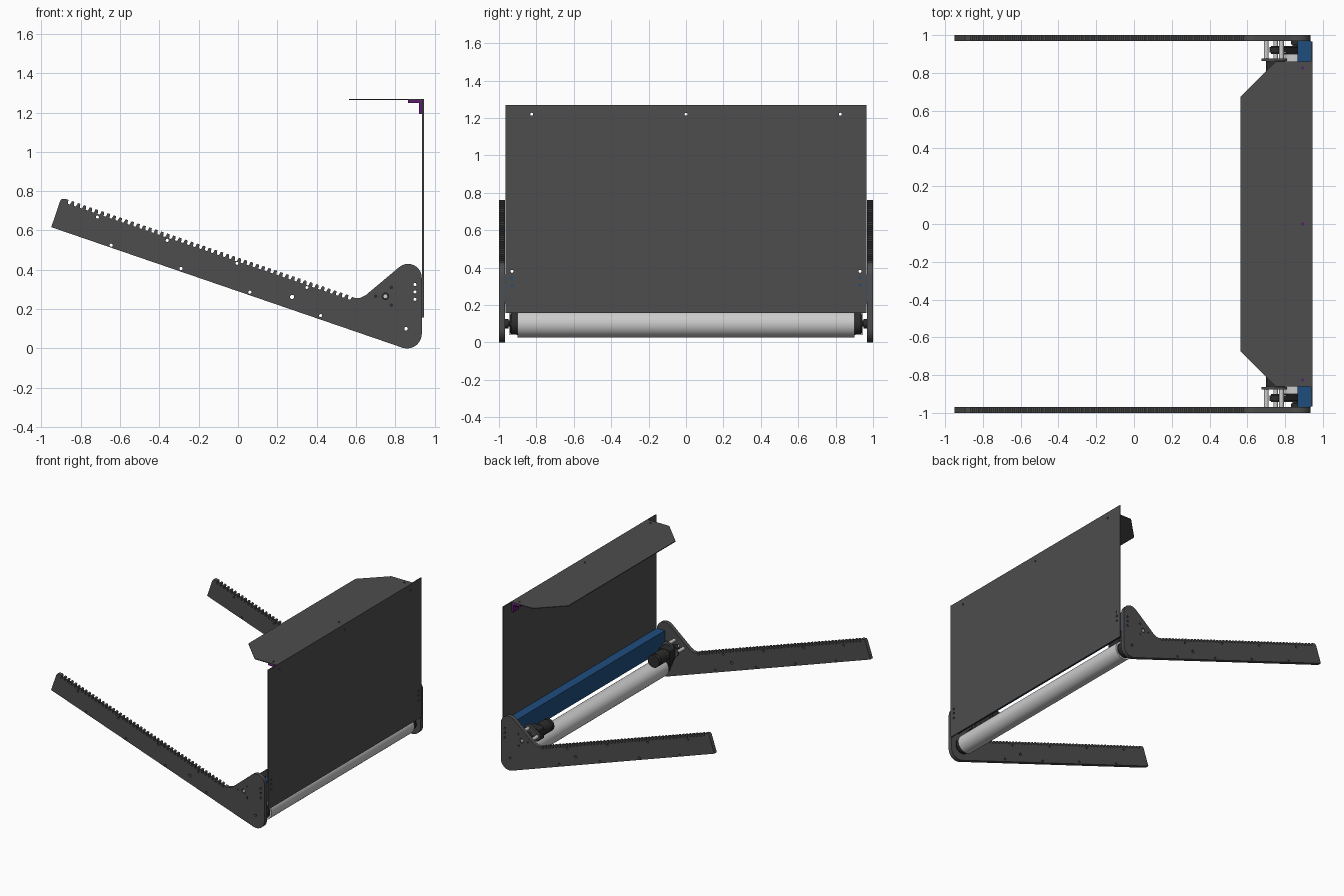
import bpy, bmesh, math

if "Cube" in bpy.data.objects:
    bpy.data.objects.remove(bpy.data.objects["Cube"])

def mat(name, r, g, b):
    m = bpy.data.materials.new(name)
    m.diffuse_color = (r, g, b, 1)
    m.use_nodes = True
    m.node_tree.nodes["Principled BSDF"].inputs["Base Color"].default_value = m.diffuse_color
    return m

DARK = mat("dark_grey", 0.075, 0.075, 0.075)
BLACK = mat("black", 0.025, 0.025, 0.025)
BLUE = mat("blue", 0.014, 0.075, 0.21)
PURPLE = mat("purple", 0.11, 0.012, 0.15)
LIGHT = mat("light_grey", 0.6, 0.6, 0.6)
GREEN = mat("green", 0.2, 0.3, 0.03)

MAPS = {'X': lambda u, v, w: (w, u, v),
        'Y': lambda u, v, w: (u, w, v),
        'Z': lambda u, v, w: (u, v, w)}

def arc(cx, cy, r, a0, a1, n=10):
    """Points on an arc, angles in degrees, both ends included."""
    return [(cx + r * math.cos(math.radians(a0 + (a1 - a0) * i / n)),
             cy + r * math.sin(math.radians(a0 + (a1 - a0) * i / n))) for i in range(n + 1)]

def circle(cx, cy, r, n=16):
    return arc(cx, cy, r, 0, 360, n)[:-1]

def rect(u0, v0, u1, v1):
    return [(u0, v0), (u1, v0), (u1, v1), (u0, v1)]

def loop(c1, r1, c2, r2):
    """Outline of a belt round two circles."""
    dx, dy = c2[0] - c1[0], c2[1] - c1[1]
    phi = math.degrees(math.atan2(dy, dx))
    al = math.degrees(math.acos((r1 - r2) / math.hypot(dx, dy)))
    return arc(*c1, r1, phi + al, phi + 360 - al, 16) + arc(*c2, r2, phi - al, phi + al, 16)

def prism(name, axis, outline, w0, w1, material, holes=()):
    """Flat outline with holes, extruded along an axis from w0 to w1."""
    cu = bpy.data.curves.new(name, 'CURVE')
    cu.dimensions, cu.fill_mode = '2D', 'BOTH'
    cu.extrude = abs(w1 - w0) / 2
    for pts in [outline, *holes]:
        sp = cu.splines.new('POLY')
        sp.points.add(len(pts) - 1)
        for p, (u, v) in zip(sp.points, pts):
            p.co = (u, v, 0, 1)
        sp.use_cyclic_u = True
    tmp = bpy.data.objects.new(name + "_tmp", cu)
    bpy.context.collection.objects.link(tmp)
    dg = bpy.context.evaluated_depsgraph_get()
    me = bpy.data.meshes.new_from_object(tmp.evaluated_get(dg))
    bpy.data.objects.remove(tmp)
    bm = bmesh.new()
    bm.from_mesh(me)
    for v in bm.verts:
        v.co = MAPS[axis](v.co.x, v.co.y, v.co.z + (w0 + w1) / 2)
    bmesh.ops.remove_doubles(bm, verts=bm.verts, dist=1e-5)
    bmesh.ops.recalc_face_normals(bm, faces=bm.faces)
    bm.to_mesh(me)
    bm.free()
    me.materials.clear()
    me.materials.append(material)
    me.name = name
    ob = bpy.data.objects.new(name, me)
    bpy.context.collection.objects.link(ob)
    return ob

# Side arm profile: toothed upper edge, rounded heel
TEETH = 48
a, b = (-0.875, 0.76), (0.58, 0.265)
dx, dz = (b[0] - a[0]) / TEETH, (b[1] - a[1]) / TEETH
ln = math.hypot(dx, dz)
nx, nz = -dz / ln, dx / ln
arm = [(-0.95, 0.617), (-0.905, 0.75), (-0.896, 0.761)]
for i in range(TEETH):
    for t, depth in ((0.0, 0), (0.4, 0), (0.52, 0.02), (0.88, 0.02)):
        arm.append((a[0] + dx * (i + t) - nx * depth, a[1] + dz * (i + t) - nz * depth))
arm += [(0.58, 0.262), (0.60, 0.255), (0.625, 0.258), (0.65, 0.271)]
arm += arc(0.865, 0.36, 0.07, 130, 0) + arc(0.86, 0.075, 0.075, 0, -109, 14)

ROLL, MOT = (0.855, 0.10), (0.75, 0.265)
POSTS = [(0.70, 0.265), (0.78, 0.31), (0.78, 0.22)]
arm_holes = [circle(x, z, 0.008) for x, z in (
    (-0.645, 0.525), (-0.29, 0.407), (0.06, 0.286), (0.42, 0.167),
    (-0.715, 0.668), (-0.36, 0.55), (-0.005, 0.433), (0.35, 0.31),
    (0.90, 0.325), (0.90, 0.288), (0.90, 0.25))]
arm_holes += [circle(0.275, 0.262, 0.011), circle(*ROLL, 0.009), circle(*MOT, 0.017)]
mount = (arc(0.78, 0.31, 0.03, 0, 120, 6) + arc(0.70, 0.265, 0.025, 120, 240, 6)
         + arc(0.78, 0.22, 0.03, 240, 360, 6))
bore = [circle(*ROLL, 0.016)]

for s, side in ((-1, "front"), (1, "back")):
    def part(name, outline, y0, y1, material, holes=()):
        prism(f"{side}_{name}", 'Y', outline, y0 * s, y1 * s, material, holes)
    part("arm", arm, 0.968, 1.0, DARK, arm_holes)
    # Roller drive: pulleys and belt
    part("roller_pulley", circle(*ROLL, 0.05, 32), 0.905, 0.938, BLACK, bore)
    for k, y in enumerate((0.90, 0.938)):
        part(f"roller_flange_{k}", circle(*ROLL, 0.06, 32), y, y + 0.005, BLACK, bore)
    part("roller_bearing", circle(*ROLL, 0.025, 24), 0.95, 0.968, BLACK, bore)
    part("motor_pulley", circle(*MOT, 0.026, 24), 0.90, 0.943, BLACK)
    part("belt", loop(MOT, 0.034, ROLL, 0.058), 0.907, 0.936, BLACK,
         [loop(MOT, 0.026, ROLL, 0.05)])
    # Motor with mount, standoffs and output shaft
    part("motor_mount", mount, 0.862, 0.876, DARK)
    part("motor_shaft", circle(*MOT, 0.012), 0.87, 0.998, LIGHT)
    for k, (x, z) in enumerate(POSTS):
        part(f"standoff_{k}", circle(x, z, 0.013), 0.876, 0.968, LIGHT)
        part(f"standoff_bolt_{k}", circle(x, z, 0.009), 0.968, 1.001, BLACK)
    c = 0.05
    box = []
    for cx, cz, a0 in ((c, c, 0), (-c, c, 90), (-c, -c, 180), (c, -c, 270)):
        box += arc(MOT[0] + cx * 0.7, MOT[1] + cz * 0.7, 0.015, a0, a0 + 90, 4)
    part("gearbox", box, 0.79, 0.862, BLACK)
    part("motor_ring", circle(*MOT, 0.046, 32), 0.78, 0.79, GREEN)
    part("motor_body", circle(*MOT, 0.05, 32), 0.69, 0.78, BLACK)
    part("motor_cap_ring", circle(*MOT, 0.046, 32), 0.683, 0.69, GREEN)
    part("motor_cap", circle(*MOT, 0.05, 32), 0.66, 0.683, BLACK)

# Roller on a hollow axle
prism("roller", 'Y', circle(*ROLL, 0.073, 48), -0.90, 0.90, LIGHT, bore)
prism("axle", 'Y', circle(*ROLL, 0.016), -0.968, 0.968, BLACK, [circle(*ROLL, 0.009)])

# Hollow cross beam
prism("cross_beam", 'Y', rect(0.865, 0.215, 0.937, 0.362), -0.968, 0.968, BLUE,
      [rect(0.871, 0.221, 0.931, 0.356)])

# Upright panel
panel_holes = [circle(y, 1.22, 0.008) for y in (-0.825, 0, 0.825)]
panel_holes += [circle(y, z, 0.008) for y in (-0.93, 0.93) for z in (0.305, 0.345, 0.38)]
prism("back_panel", 'X', rect(-0.965, 0.157, 0.965, 1.27), 0.937, 0.945, DARK, panel_holes)

# Top shelf with clipped corners
shelf = [(0.937, -0.86), (0.937, 0.86), (0.75, 0.86), (0.565, 0.675), (0.565, -0.675), (0.75, -0.86)]
prism("top_shelf", 'Z', shelf, 1.264, 1.27, DARK,
      [circle(0.892, y, 0.008) for y in (-0.825, 0, 0.825)])

# Angle brackets joining shelf and panel
for k, y in enumerate((-0.825, 0, 0.825)):
    prism(f"bracket_top_{k}", 'Z', rect(0.865, y - 0.035, 0.937, y + 0.035), 1.248, 1.264, PURPLE)
    prism(f"bracket_leg_{k}", 'X', rect(y - 0.035, 1.192, y + 0.035, 1.248), 0.92, 0.937, PURPLE,
          [circle(y, 1.22, 0.008)])

# Smooth the round surfaces, keep edges sharp
for ob in bpy.data.objects:
    ob.select_set(True)
bpy.context.view_layer.objects.active = bpy.data.objects["roller"]
bpy.ops.object.shade_smooth_by_angle(angle=math.radians(30))
